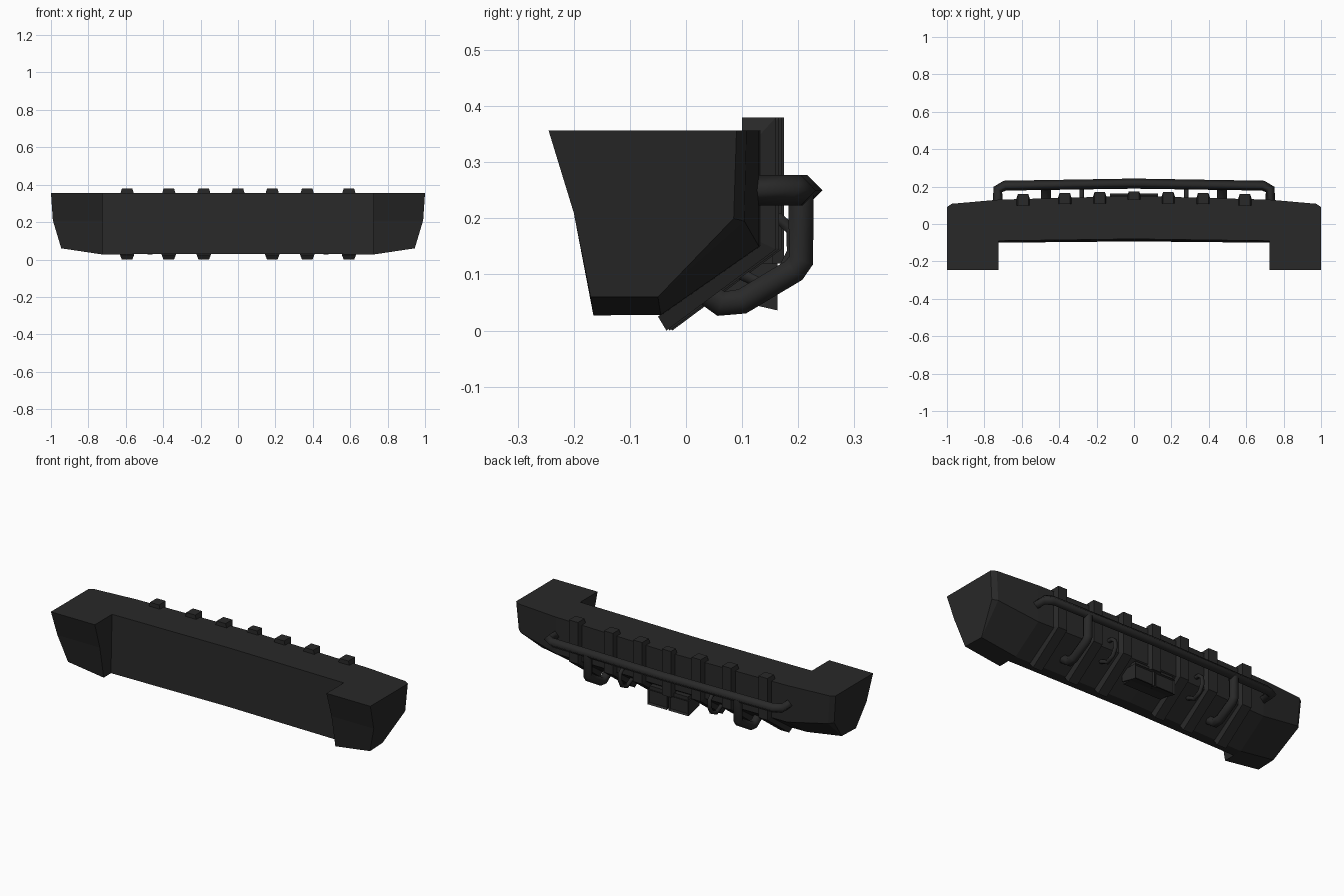
import bpy, bmesh

if "Cube" in bpy.data.objects:
    bpy.data.objects.remove(bpy.data.objects["Cube"])

mat = bpy.data.materials.new("black_paint")
mat.diffuse_color = (0.022, 0.022, 0.022, 1)
mat.use_nodes = True
mat.node_tree.nodes["Principled BSDF"].inputs["Base Color"].default_value = mat.diffuse_color


def loft(name, rings):
    """Skin a list of equal-length point rings into a capped solid."""
    bm = bmesh.new()
    rows = [[bm.verts.new(p) for p in r] for r in rings]
    n = len(rows[0])
    for a, b in zip(rows, rows[1:]):
        for i in range(n):
            j = (i + 1) % n
            bm.faces.new((a[i], a[j], b[j], b[i]))
    bm.faces.new(rows[0])
    bm.faces.new(rows[-1])
    bmesh.ops.remove_doubles(bm, verts=bm.verts, dist=0.0005)
    bmesh.ops.dissolve_degenerate(bm, dist=0.0005, edges=bm.edges)
    bmesh.ops.recalc_face_normals(bm, faces=bm.faces)
    return finish(name, bm)


def finish(name, bm):
    me = bpy.data.meshes.new(name)
    bm.to_mesh(me)
    bm.free()
    me.materials.append(mat)
    ob = bpy.data.objects.new(name, me)
    bpy.context.collection.objects.link(ob)
    return ob


def tube(name, pts, radius, res, twist='MINIMUM'):
    cu = bpy.data.curves.new(name, 'CURVE')
    cu.dimensions = '3D'
    cu.twist_mode = twist
    cu.bevel_depth = radius
    cu.bevel_resolution = res
    cu.use_fill_caps = True
    sp = cu.splines.new('POLY')
    sp.points.add(len(pts) - 1)
    for p, co in zip(sp.points, pts):
        p.co = (*co, 1)
    sp.use_smooth = True
    cu.materials.append(mat)
    ob = bpy.data.objects.new(name, cu)
    bpy.context.collection.objects.link(ob)
    return ob


# bumper body: cross-sections from the centre out to the wing tip
def section(x, yz):
    return [(x, y, z) for y, z in yz]


half = [
    section(0, [(-.08, .357), (.15, .357), (.15, .155), (-.03, .03), (-.093, .03), (-.087, .21)]),
    section(.725, [(-.09, .357), (.13, .357), (.13, .15), (-.045, .028), (-.1, .028), (-.095, .21)]),
    section(.725, [(-.245, .357), (.13, .357), (.13, .15), (-.045, .028), (-.165, .027), (-.2, .21)]),
    [(1, -.245, .357), (.975, .108, .357), (.962, .104, .195), (.94, -.05, .06),
     (.945, -.17, .06), (.99, -.2, .21)],
    [(1, -.245, .357), (1, .09, .357), (.987, .085, .2), (.94, -.05, .06),
     (.945, -.17, .06), (.99, -.2, .21)],
]
mirrored = [[(-x, y, z) for x, y, z in r] for r in reversed(half[1:])]
loft("bumper_body", mirrored + half)

# vertical ribs wrapping over the top edge and down the sloped underside
OUTER = [(.1, .38), (.16, .38), (.16, .145), (-.035, 0)]
INNER = [(.1, .345), (.128, .345), (.128, .16), (-.05, .025)]


def rib(name, x, outer, inner, w_out=.028, w_in=.038):
    dy = (.6 - abs(x)) * .025
    loft(name, [[(x - w_out, oy + dy, oz), (x + w_out, oy + dy, oz),
                 (x + w_in, iy + dy, iz), (x - w_in, iy + dy, iz)]
                for (oy, oz), (iy, iz) in zip(outer, inner)])


for x in (.593, .37, .183):
    for s in (-1, 1):
        rib("rib", s * x, OUTER, INNER)
rib("centre_rib", 0, [(.115, .38), (.16, .38), (.16, .12)],
    [(.115, .345), (.128, .345), (.128, .12)])

# push bar with return legs
side = [(.728, .11, .25), (.728, .185, .25), (.69, .205, .25)]
tube("push_bar", side + [(0, .216, .25)] + [(-x, y, z) for x, y, z in reversed(side)],
     .027, 0, 'Z_UP')

for s in (-1, 1):
    # curved support tubes under the push bar
    x = s * .47
    tube("bar_support", [(x, .205, .25), (x, .205, .125), (x, .192, .107),
                         (x, .1, .052), (x, .062, .048), (x, .02, .08)], .026, 1)
    # small tow loops
    x = s * .28
    tube("tow_loop", [(x, .13, .2), (x, .165, .2), (x, .188, .18), (x, .19, .14),
                      (x, .172, .105), (x, .13, .085), (x, .08, .11)], .012, 1)

    # square fog lamps with recessed faces
    bm = bmesh.new()
    bmesh.ops.create_cube(bm, size=1)
    for v in bm.verts:
        back = v.co.y < 0
        v.co = (s * .067 + v.co.x * .122, .06 if back else .163,
                (.12 if v.co.z > 0 else .06 if back else .036))
    bm.normal_update()
    front = max(bm.faces, key=lambda f: f.calc_center_median().y)
    bmesh.ops.inset_region(bm, faces=[front], thickness=.014)
    for v in front.verts:
        v.co.y -= .02
    bmesh.ops.recalc_face_normals(bm, faces=bm.faces)
    finish("fog_lamp", bm)

# bracket carrying the lamps
loft("lamp_bracket", [[(x, .04, .14), (x, .155, .14), (x, .155, .045), (x, .06, .05)]
                      for x in (-.12, .12)])
